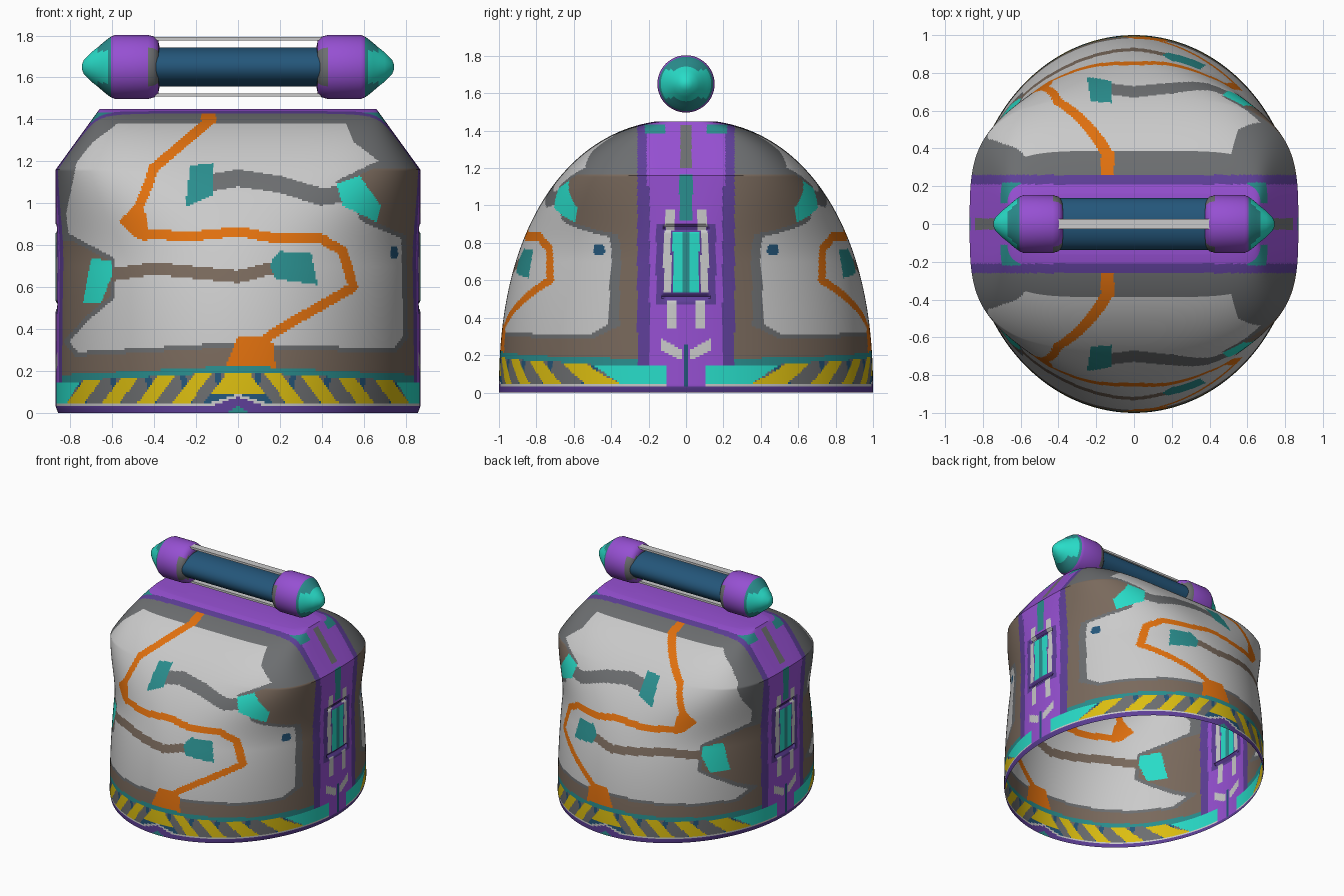
import bpy, bmesh, math
from mathutils import Vector
from mathutils.geometry import intersect_point_line

if "Cube" in bpy.data.objects:
    bpy.data.objects.remove(bpy.data.objects["Cube"])


# ---------- materials ----------
def linear(hex_pair):
    c = int(hex_pair, 16) / 255
    return c / 12.92 if c < 0.04 else ((c + 0.055) / 1.055) ** 2.4


COLOURS = {
    "light grey": "CACACA", "dark grey": "6C6E70", "brown": "79695C",
    "purple": "9650D2", "dark purple": "5E3F98", "navy": "24567A",
    "teal": "2A8E8E", "turquoise": "28DCC8", "orange": "E0700E", "yellow": "DCBE10",
}
NAMES = list(COLOURS)
MATERIALS = []
for name, code in COLOURS.items():
    mat = bpy.data.materials.new(name)
    rgba = [linear(code[i:i + 2]) for i in (0, 2, 4)] + [1]
    mat.use_nodes = True
    mat.diffuse_color = rgba
    mat.node_tree.nodes["Principled BSDF"].inputs["Base Color"].default_value = rgba
    MATERIALS.append(mat)


def finish(bm, name, paint):
    """Colour each face by a rule on its centre and link the object."""
    mesh = bpy.data.meshes.new(name)
    for face in bm.faces:
        face.material_index = NAMES.index(paint(face.calc_center_median()))
    bm.to_mesh(mesh)
    bm.free()
    for mat in MATERIALS:
        mesh.materials.append(mat)
    obj = bpy.data.objects.new(name, mesh)
    bpy.context.collection.objects.link(obj)
    bpy.ops.object.select_all(action="DESELECT")
    bpy.context.view_layer.objects.active = obj
    obj.select_set(True)
    bpy.ops.object.shade_smooth_by_angle(angle=math.radians(35))


def skin(bm, rings):
    """Join successive closed rings of vertices with quads."""
    for low, high in zip(rings, rings[1:]):
        for j in range(len(low)):
            k = (j + 1) % len(low)
            bm.faces.new((low[j], low[k], high[k], high[j]))


# ---------- painted shapes, as (x, z) outlines and strokes ----------
def inside(p, poly):
    hit = False
    for (ax, az), (bx, bz) in zip(poly, poly[1:] + poly[:1]):
        if (az > p[1]) != (bz > p[1]) and p[0] < ax + (p[1] - az) * (bx - ax) / (bz - az):
            hit = not hit
    return hit


def near(p, path, width):
    for a, b in zip(path, path[1:]):
        if (min(a[0], b[0]) - width < p[0] < max(a[0], b[0]) + width
                and min(a[1], b[1]) - width < p[1] < max(a[1], b[1]) + width):
            q, t = intersect_point_line(Vector(p), Vector(a), Vector(b))
            q = Vector(a).lerp(Vector(b), min(1, max(0, t)))
            if (Vector(p) - q.to_2d()).length < width / 2:
                return True
    return False


PANEL = [(-.58, 1.39), (.52, 1.39), (.56, 1.3), (.69, 1.2), (.48, 1.1), (.6, .92), (.79, .84),
         (.8, .36), (.75, .3), (.2, .31), (-.1, .32), (-.77, .28), (-.82, .34), (-.72, .45),
         (-.6, .55), (-.6, .73), (-.82, .85), (-.83, .95), (-.78, 1.2), (-.7, 1.3)]
HOSE = [(-.14, 1.39), (-.4, 1.17), (-.44, 1.06), (-.5, .91), (-.43, .85), (-.2, .845),
        (0, .865), (.2, .83), (.4, .83), (.5, .77), (.55, .6), (.2, .4), (.06, .3)]
PATCHES = [
    ("orange", [(-.07, .2), (.18, .2), (.17, .33), (.1, .37), (0, .36)]),
    ("orange", [(-.57, .91), (-.46, 1.03), (-.43, .9), (-.43, .82), (-.48, .83)]),
    ("teal", [(-.23, 1.18), (-.12, 1.19), (-.12, 1.04), (-.25, .98)]),
    ("teal", [(.15, .71), (.2, .77), (.35, .76), (.38, .61), (.18, .64)]),
    ("turquoise", [(.47, 1.09), (.58, 1.13), (.68, .99), (.66, .91), (.5, .99)]),
    ("turquoise", [(-.7, .74), (-.6, .72), (-.6, .66), (-.65, .53), (-.74, .52)]),
]
STROKES = [
    ("orange", HOSE, .046),
    ("dark grey", [(-.12, 1.1), (0, 1.12), (.2, 1.09), (.4, 1.03), (.52, 1.05)], .08),
    ("brown", [(-.6, .66), (-.4, .69), (-.2, .67), (0, .65), (.16, .69)], .06),
    ("navy", [(.745, .752), (.745, .777)], .036),
]


def paint_band(x, y, z):
    """Band that runs up both sides and over the top."""
    if 1.385 < z < 1.432 and .11 < y < .22 and abs(x) > .6:
        return "teal"
    if y > (.21 if z > 1.1 else .195) or z < .03:
        return "dark purple"
    if 1.2 < z < 1.43 and y < .03:
        return "dark grey"
    if abs(x) < .6 or z > 1.17:
        return "purple"
    if .53 < z < .86 and y < .07:
        return "teal" if y < .016 else "turquoise"
    if .53 < z < .87 and .08 < y < .12 or .87 < z < .98 and .06 < y < .11:
        return "light grey"
    if .92 < z and y < .035:
        return "teal"
    if .34 < z < .49 and .055 < y < .1:
        return "light grey"
    if .16 < z - .5 * y < .22 and .02 < y < .13:
        return "light grey"
    if .47 < z < .9 and y < .16:
        return "dark purple"
    return "navy" if z < .26 and y < .015 else "purple"


def paint_hem(x, y, z):
    """Hazard-striped hem, or None above it."""
    x = abs(x)
    ridge = max(0, .045 * (1 - x / .14))
    if z < .035 - .6 * x:
        return "teal"
    if z < .03 + ridge:
        return "dark purple"
    if z < .046 + ridge:
        return "light grey"
    top = .18 + .045 * (1 - x / .87)
    if z > top:
        return None
    if y < .34 + (z - .04) * 1.5:
        return "turquoise" if z < .15 else "teal"
    if z > top - .03:
        return "teal"
    s = x + .75 * (z - .05)
    if (s < .16 and z > .085) or (s > .16 and (s - .228) % .168 < .082):
        return "yellow"
    return "navy" if s < .16 or (s - z) % .168 < .03 else "dark grey"


def paint_shell(c):
    x, y, z = c.x, abs(c.y), c.z
    if y < (.1 if z < .14 else .26):
        return paint_band(x, y, z)
    hem = paint_hem(x, y, z)
    if hem:
        return hem
    p = (x, z)
    if z > 1.38 and -.175 < x < -.105:
        return "orange"
    for colour, poly in PATCHES:
        if inside(p, poly):
            return colour
    for colour, path, width in STROKES:
        if near(p, path, width):
            return colour
    if near(p, PANEL + PANEL[:1], .022):
        return "dark grey"
    if inside(p, PANEL):
        return "light grey"
    return "brown" if z < (1.17 if x > 0 else .82) else "dark grey"


# ---------- domed shell, open underneath ----------
ROWS, COLS, HEIGHT, DOME, BULGE = 190, 600, 1.45, 1.46, 2.25
bm = bmesh.new()
rings = []
for i in range(ROWS + 1):
    z = DOME * math.sin(math.asin(HEIGHT / DOME) * i / ROWS)
    depth = (1 - (z / DOME) ** BULGE) ** (1 / BULGE)
    half = .87 - max(0, z - 1.16) * .21 / .29 - max(0, .03 - z) * .4
    power = 2 + 3.6 * max(0, (z - .7) / .75) ** 2
    notch = max(0, .02 - min(abs(z - .88), abs(z - .51)))
    ring = []
    for j in range(COLS):
        a = math.tau * j / COLS
        c, s = math.cos(a), math.sin(a)
        r = (abs(c) ** power + abs(s) ** power) ** (-1 / power)
        x, y = half * r * c, depth * r * s
        if abs(y) < .12 and abs(x) > .5:
            x -= math.copysign(notch, x)
        ring.append(bm.verts.new((x, y, z)))
    rings.append(ring)
skin(bm, rings)
bm.faces.new(rings[-1])
finish(bm, "domed_shell", paint_shell)

# ---------- handle ----------
AXIS = 1.65


def lathe(name, profile, paint, flat=1, sides=48):
    """Turn an (x, radius) profile around the handle axis."""
    bm = bmesh.new()
    rings = [[bm.verts.new((x, r * math.cos(math.tau * j / sides),
                            AXIS + flat * r * math.sin(math.tau * j / sides)))
              for j in range(sides)] for x, r in profile]
    skin(bm, rings)
    bm.faces.new(rings[0])
    bm.faces.new(rings[-1])
    bmesh.ops.recalc_face_normals(bm, faces=bm.faces)
    finish(bm, name, paint)


def paint_knob(c):
    x, rise = abs(c.x), abs(c.z - AXIS)
    if x < .6:
        return "dark grey" if x < .43 and rise < .085 else "purple"
    return "turquoise" if x > .67 or (x > .62 and rise < .07) else "teal"


KNOB = [(.375, .1), (.38, .125), (.4, .145), (.43, .153), (.585, .153), (.605, .145),
        (.62, .135), (.645, .115), (.67, .093), (.7, .07), (.735, .035), (.745, .01)]
lathe("handle_grip", [(-.4, .137), (.4, .137)], lambda c: "navy", flat=.68)
for side, label in ((1, "left"), (-1, "right")):
    lathe("handle_knob_" + label, [(side * x, r) for x, r in KNOB], paint_knob)

for offset, label in ((.134, "upper"), (-.134, "lower")):
    bm = bmesh.new()
    bmesh.ops.create_cube(bm, size=1)
    bmesh.ops.scale(bm, vec=(.8, .055, .016), verts=bm.verts)
    bmesh.ops.translate(bm, vec=(0, 0, AXIS + offset), verts=bm.verts)
    finish(bm, "handle_strip_" + label, lambda c: "light grey")
